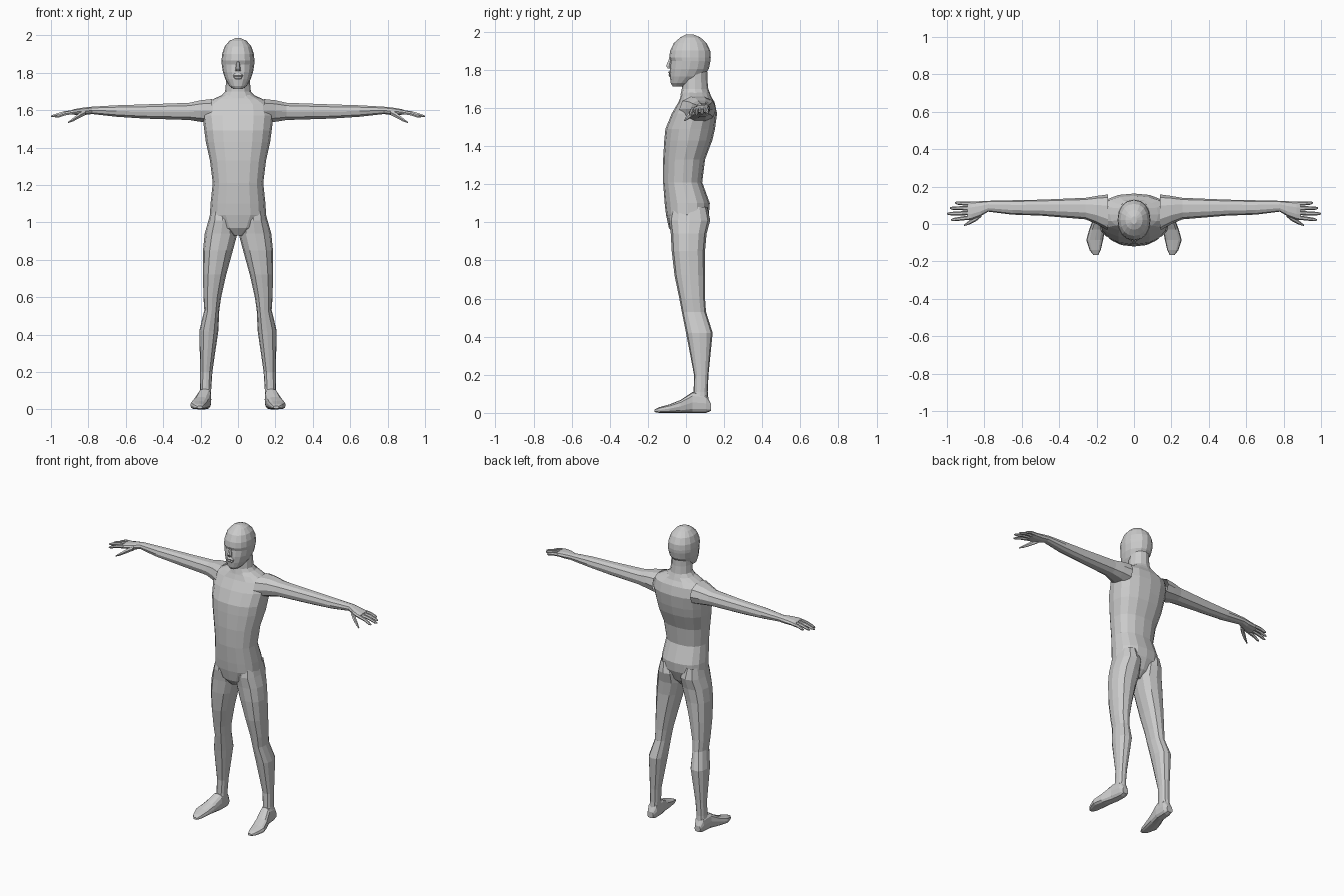
import bpy, bmesh
from math import cos, sin, pi
from mathutils import Vector


def power(v, p):
    return abs(v) ** p * (1 if v >= 0 else -1)


def loft(name, axis, rings, n=12, p=1.0, caps=(False, False), mirror=False):
    """Skin rings (t, a_min, a_max, b_min, b_max) stacked along an axis."""
    bm = bmesh.new()
    loops = []
    for t, a0, a1, b0, b1 in rings:
        loop = []
        for i in range(n):
            w = 2 * pi * i / n
            a = (a0 + a1) / 2 + (a1 - a0) / 2 * power(cos(w), p)
            b = (b0 + b1) / 2 + (b1 - b0) / 2 * power(sin(w), p)
            co = {'x': (t, a, b), 'y': (a, t, b), 'z': (a, b, t)}[axis]
            loop.append(bm.verts.new(co))
        loops.append(loop)
    for l0, l1 in zip(loops, loops[1:]):
        for i in range(n):
            j = (i + 1) % n
            bm.faces.new((l0[i], l0[j], l1[j], l1[i]))
    if caps[0]:
        bm.faces.new(loops[0])
    if caps[1]:
        bm.faces.new(loops[-1])
    bmesh.ops.recalc_face_normals(bm, faces=bm.faces)
    # make sure open shells also face outwards
    mid = sum((v.co for v in bm.verts), Vector()) / len(bm.verts)
    if sum((f.calc_center_median() - mid).dot(f.normal) * f.calc_area() for f in bm.faces) < 0:
        bmesh.ops.reverse_faces(bm, faces=bm.faces)
    me = bpy.data.meshes.new(name)
    bm.to_mesh(me)
    bm.free()
    ob = bpy.data.objects.new(name, me)
    bpy.context.collection.objects.link(ob)
    if mirror:
        ob.modifiers.new("mirror", 'MIRROR').use_mirror_merge = False
    return ob


def sym(rows):
    """Rings centred on x = 0: (z, half width, y front, y back)."""
    return [(z, -w, w, f, b) for z, w, f, b in rows]


# Torso, from crotch to base of neck
loft("torso", 'z', sym([
    (0.93, 0.03, -0.06, 0.05), (0.97, 0.10, -0.09, 0.09),
    (1.04, 0.15, -0.105, 0.12), (1.10, 0.147, -0.112, 0.125),
    (1.21, 0.135, -0.12, 0.085), (1.33, 0.15, -0.12, 0.10),
    (1.43, 0.172, -0.114, 0.138), (1.49, 0.18, -0.108, 0.152),
    (1.57, 0.19, -0.075, 0.163), (1.63, 0.18, -0.04, 0.15),
    (1.66, 0.13, -0.028, 0.132), (1.68, 0.085, -0.022, 0.125)]),
    n=16, p=0.85, caps=(True, False))

# Neck
loft("neck", 'z', sym([
    (1.665, 0.10, -0.03, 0.13), (1.70, 0.069, -0.022, 0.117),
    (1.75, 0.064, -0.02, 0.112), (1.79, 0.062, -0.02, 0.112)]))

# Head, with brow, eye line, cheeks and chin
loft("head", 'z', sym([
    (1.713, 0.026, -0.07, -0.01), (1.73, 0.047, -0.08, 0.03),
    (1.765, 0.068, -0.085, 0.09), (1.805, 0.081, -0.085, 0.12),
    (1.845, 0.087, -0.080, 0.128), (1.865, 0.088, -0.088, 0.13),
    (1.90, 0.085, -0.083, 0.127), (1.94, 0.072, -0.064, 0.108),
    (1.97, 0.046, -0.03, 0.075), (1.985, 0.015, 0.0, 0.04)]),
    n=16, p=0.92, caps=(True, True))

# Nose and lips
loft("nose", 'z', sym([
    (1.86, 0.007, -0.089, -0.07), (1.82, 0.014, -0.107, -0.07),
    (1.808, 0.015, -0.098, -0.07)]), n=6, caps=(True, True))
loft("lips", 'z', sym([
    (1.797, 0.018, -0.086, -0.07), (1.786, 0.028, -0.094, -0.06),
    (1.779, 0.028, -0.088, -0.06), (1.772, 0.024, -0.093, -0.06),
    (1.762, 0.015, -0.085, -0.07)]), n=8, caps=(True, True))

# Legs: hip, thigh, knee, calf, ankle
loft("leg", 'z', [
    (1.08, 0.04, 0.140, -0.075, 0.112), (1.01, 0.006, 0.158, -0.09, 0.127),
    (0.94, 0.003, 0.178, -0.08, 0.108), (0.85, 0.027, 0.187, -0.075, 0.10),
    (0.72, 0.063, 0.187, -0.06, 0.10), (0.60, 0.090, 0.185, -0.035, 0.10),
    (0.53, 0.100, 0.180, -0.022, 0.105), (0.42, 0.105, 0.207, 0.0, 0.14),
    (0.20, 0.137, 0.202, 0.042, 0.118), (0.11, 0.143, 0.203, 0.04, 0.114),
    (0.07, 0.144, 0.207, 0.025, 0.118)], p=0.85, mirror=True)

# Feet, heel to toe
loft("foot", 'y', [
    (0.13, 0.155, 0.198, 0.01, 0.05), (0.105, 0.143, 0.207, 0.0, 0.10),
    (0.035, 0.143, 0.215, 0.0, 0.11), (-0.03, 0.155, 0.240, 0.0, 0.067),
    (-0.085, 0.165, 0.255, 0.0, 0.045), (-0.14, 0.178, 0.237, 0.0, 0.03),
    (-0.165, 0.19, 0.218, 0.004, 0.018)],
    n=12, p=0.7, caps=(True, True), mirror=True)

# Arms: shoulder, elbow, wrist, palm
loft("arm", 'x', [
    (0.14, -0.035, 0.158, 1.525, 1.662), (0.20, 0.0, 0.150, 1.535, 1.655),
    (0.26, 0.025, 0.140, 1.545, 1.641), (0.50, 0.045, 0.130, 1.553, 1.632),
    (0.65, 0.050, 0.127, 1.563, 1.627), (0.78, 0.066, 0.124, 1.578, 1.619),
    (0.82, 0.042, 0.122, 1.573, 1.615), (0.87, 0.022, 0.120, 1.574, 1.607),
    (0.89, 0.024, 0.117, 1.577, 1.601)],
    n=10, p=0.85, caps=(False, True), mirror=True)


# Fingers: tapered tubes from knuckle to tip
def finger(name, path, radii):
    loft(name, 'x', [(x, y - r, y + r, z - r, z + r) for (x, y, z), r in zip(path, radii)],
         n=6, caps=(True, True), mirror=True)


for name, y0, tip in (("little_finger", 0.108, (0.957, 0.113, 1.575)),
                      ("ring_finger", 0.084, (0.985, 0.085, 1.571)),
                      ("middle_finger", 0.059, (1.0, 0.055, 1.567)),
                      ("index_finger", 0.035, (0.978, 0.022, 1.563))):
    base = Vector((0.875, y0, 1.59))
    end = Vector(tip)
    knuckle = base.lerp(end, 0.5) + Vector((0, 0, 0.004))
    finger(name, (base, knuckle, base.lerp(end, 0.85), end), (0.012, 0.0105, 0.009, 0.004))
finger("thumb", ((0.815, 0.055, 1.588), (0.845, 0.03, 1.573), (0.88, 0.008, 1.55),
                 (0.908, -0.007, 1.534)), (0.016, 0.016, 0.011, 0.004))
